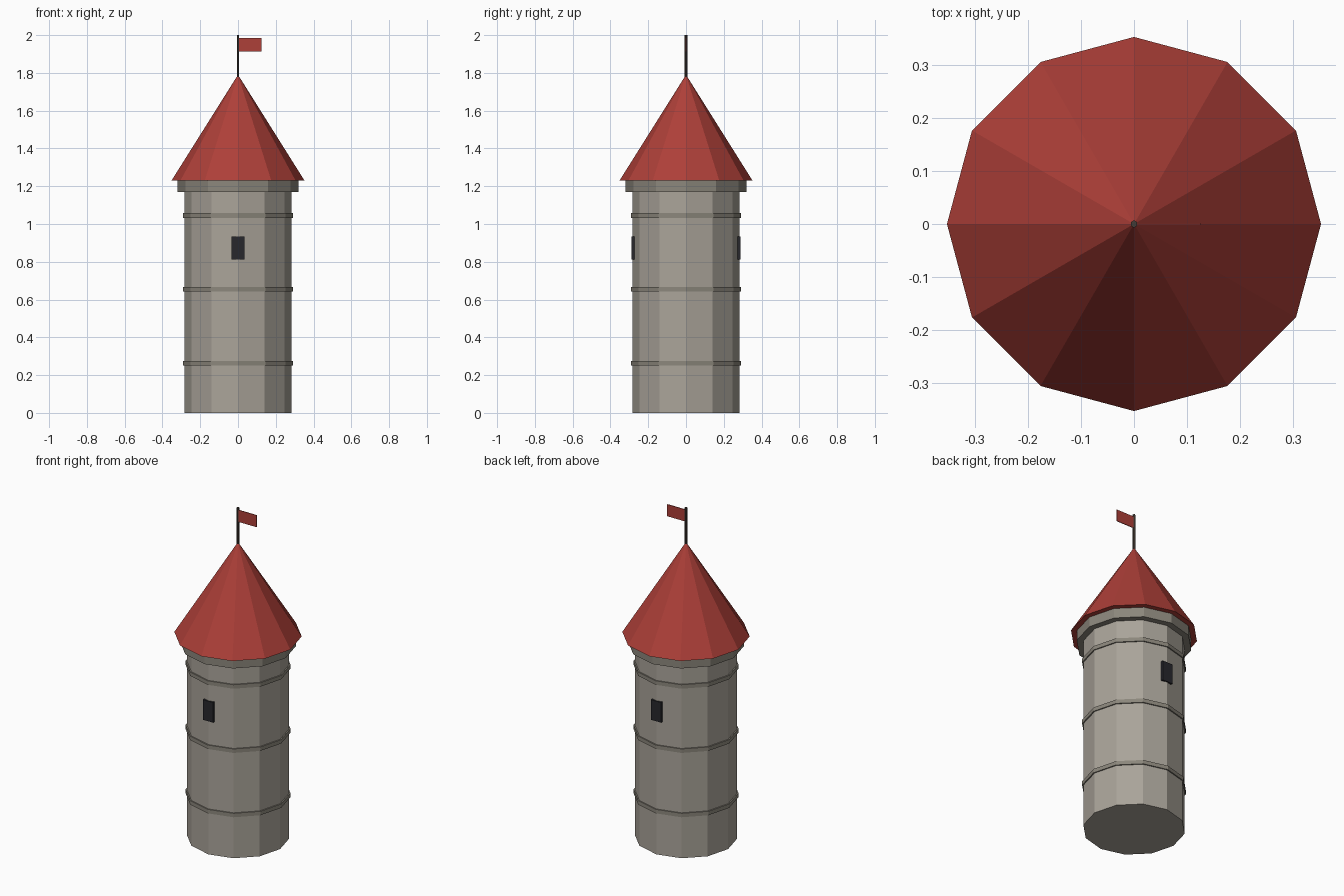
import bpy

if "Cube" in bpy.data.objects:
    bpy.data.objects.remove(bpy.data.objects["Cube"])


def paint(obj, name, color):
    mat = bpy.data.materials.get(name) or bpy.data.materials.new(name)
    mat.diffuse_color = (*color, 1)
    mat.use_nodes = True
    mat.node_tree.nodes["Principled BSDF"].inputs["Base Color"].default_value = mat.diffuse_color
    obj.data.materials.append(mat)


def prism(name, r1, r2, z0, z1, color, sides=12):
    # flat-sided cylinder or cone with corners on the axes
    bpy.ops.mesh.primitive_cone_add(vertices=sides, radius1=r1, radius2=r2,
                                    depth=z1 - z0, location=(0, 0, (z0 + z1) / 2))
    obj = bpy.context.object
    obj.name = name
    paint(obj, *color)
    return obj


def box(name, center, size, color):
    bpy.ops.mesh.primitive_cube_add(size=1, location=center)
    obj = bpy.context.object
    obj.name = name
    obj.scale = size
    bpy.ops.object.transform_apply(location=False, rotation=False, scale=True)
    paint(obj, *color)
    return obj


STONE = ("stone", (0.40, 0.37, 0.32))
TRIM = ("dark_stone", (0.26, 0.24, 0.20))
RED = ("red", (0.42, 0.05, 0.04))
DARK = ("window_dark", (0.02, 0.02, 0.025))
POLE = ("pole_brown", (0.06, 0.045, 0.035))

# Tower body
prism("tower_wall", 0.283, 0.283, 0, 1.18, STONE)

# Stone bands
for i, z in enumerate((0.264, 0.655, 1.045)):
    prism(f"stone_band_{i + 1}", 0.29, 0.29, z - 0.012, z + 0.012, TRIM)

# Collar and roof
prism("collar", 0.32, 0.32, 1.17, 1.23, TRIM)
prism("roof", 0.352, 0, 1.23, 1.79, RED)

# Front and back windows
for name, side in (("front_window", -1), ("back_window", 1)):
    box(name, (0, side * 0.278, 0.872), (0.07, 0.02, 0.122), DARK)

# Flagpole and flag
prism("flagpole", 0.007, 0.007, 1.77, 2.0, POLE, sides=6)
box("flag", (0.0635, 0, 1.95), (0.123, 0.004, 0.072), RED)
